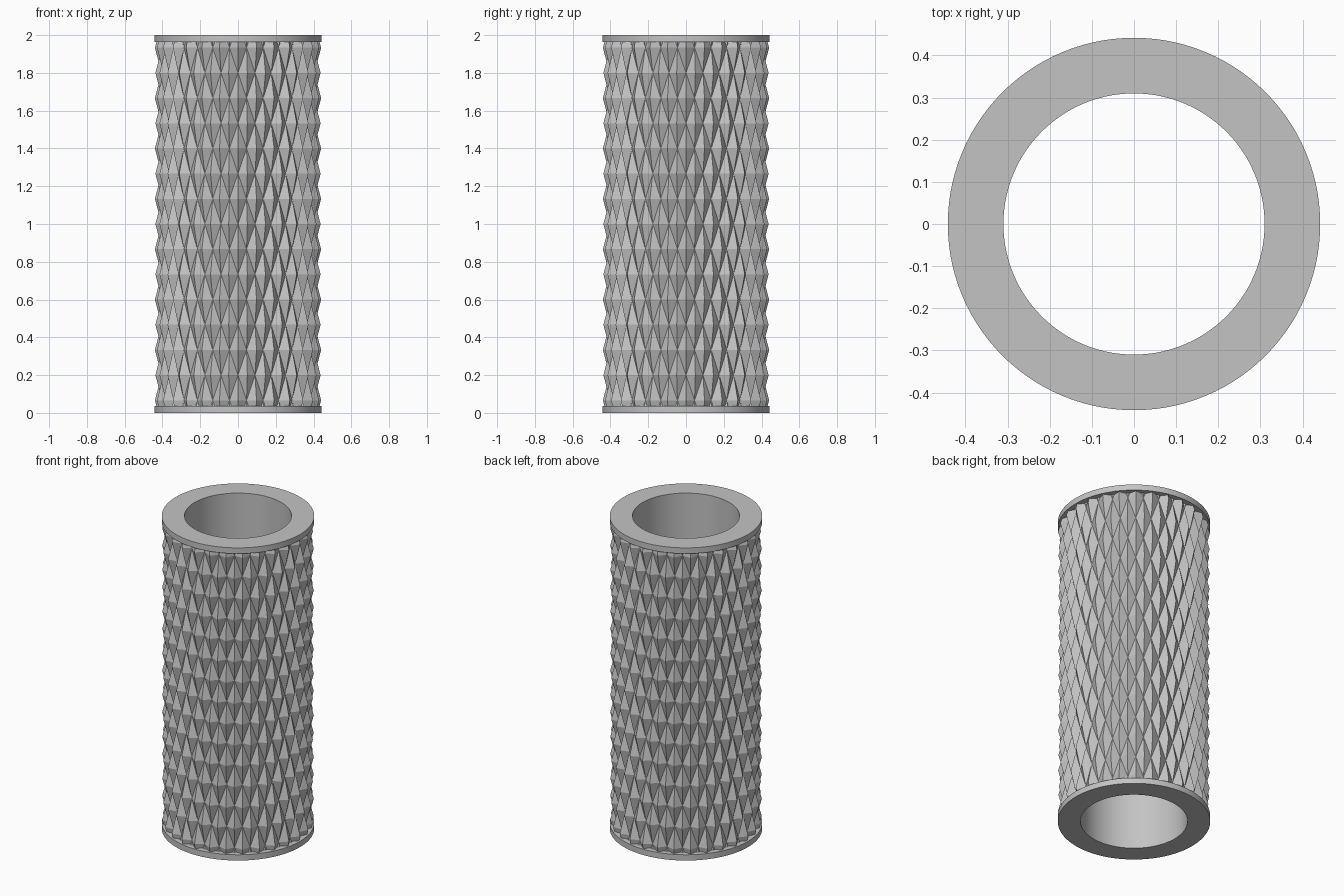
import bpy
import bmesh
import math

HEIGHT, BORE, RIM, CORE = 2.0, 0.31, 0.442, 0.392
LIP = 0.037                      # collar thickness
PEAK, VALLEY = 0.44, 0.405       # knurl radii
COLUMNS, ROWS = 28, 15           # diamonds around, peak levels up the height
STEP = HEIGHT / ROWS

if "Cube" in bpy.data.objects:
    bpy.data.objects.remove(bpy.data.objects["Cube"], do_unlink=True)

grey = bpy.data.materials.new("plain grey")
grey.use_nodes = True
colour = (0.55, 0.55, 0.55, 1)
grey.diffuse_color = colour
grey.node_tree.nodes["Principled BSDF"].inputs["Base Color"].default_value = colour


def finish(name, bm, smooth=False):
    bmesh.ops.recalc_face_normals(bm, faces=bm.faces)
    mesh = bpy.data.meshes.new(name)
    bm.to_mesh(mesh)
    bm.free()
    mesh.materials.append(grey)
    obj = bpy.data.objects.new(name, mesh)
    bpy.context.collection.objects.link(obj)
    if smooth:
        bpy.ops.object.select_all(action='DESELECT')
        obj.select_set(True)
        bpy.context.view_layer.objects.active = obj
        bpy.ops.object.shade_smooth_by_angle(angle=math.radians(30))
    return obj


# Tube with a plain bore and a collar at each end, turned from one profile
half = [(BORE, 0), (RIM, 0), (RIM, LIP), (CORE, LIP)]
profile = half + [(r, HEIGHT - z) for r, z in reversed(half)]
bm = bmesh.new()
points = [bm.verts.new((r, 0, z)) for r, z in profile]
edges = [bm.edges.new((points[i - 1], points[i])) for i in range(len(points))]
bmesh.ops.spin(bm, geom=points + edges, cent=(0, 0, 0), axis=(0, 0, 1),
               angle=math.tau, steps=112, use_merge=True)
bmesh.ops.remove_doubles(bm, verts=bm.verts, dist=0.0001)
finish("collared_tube", bm, smooth=True)

# Diamond knurl: checkerboard of peaks and valleys, split along the valleys
bm = bmesh.new()
around = 2 * COLUMNS
grid = []
for j in range(-1, ROWS + 1):
    ring = []
    for i in range(around):
        r = PEAK if (i + j) % 2 == 0 else VALLEY
        a = math.tau * i / around
        ring.append(bm.verts.new((r * math.cos(a), r * math.sin(a), (j + 0.5) * STEP)))
    grid.append(ring)
for j in range(len(grid) - 1):
    for i in range(around):
        k = (i + 1) % around
        a, b, c, d = grid[j][i], grid[j][k], grid[j + 1][k], grid[j + 1][i]
        if (i + j - 1) % 2 == 0:     # a and c are peaks
            bm.faces.new((a, b, d))
            bm.faces.new((b, c, d))
        else:
            bm.faces.new((a, b, c))
            bm.faces.new((a, c, d))

# Trim the knurl where it meets the collars
for z, up in ((LIP, -1), (HEIGHT - LIP, 1)):
    bmesh.ops.bisect_plane(bm, geom=bm.verts[:] + bm.edges[:] + bm.faces[:],
                           plane_co=(0, 0, z), plane_no=(0, 0, up), clear_outer=True)
finish("diamond_knurl", bm)
